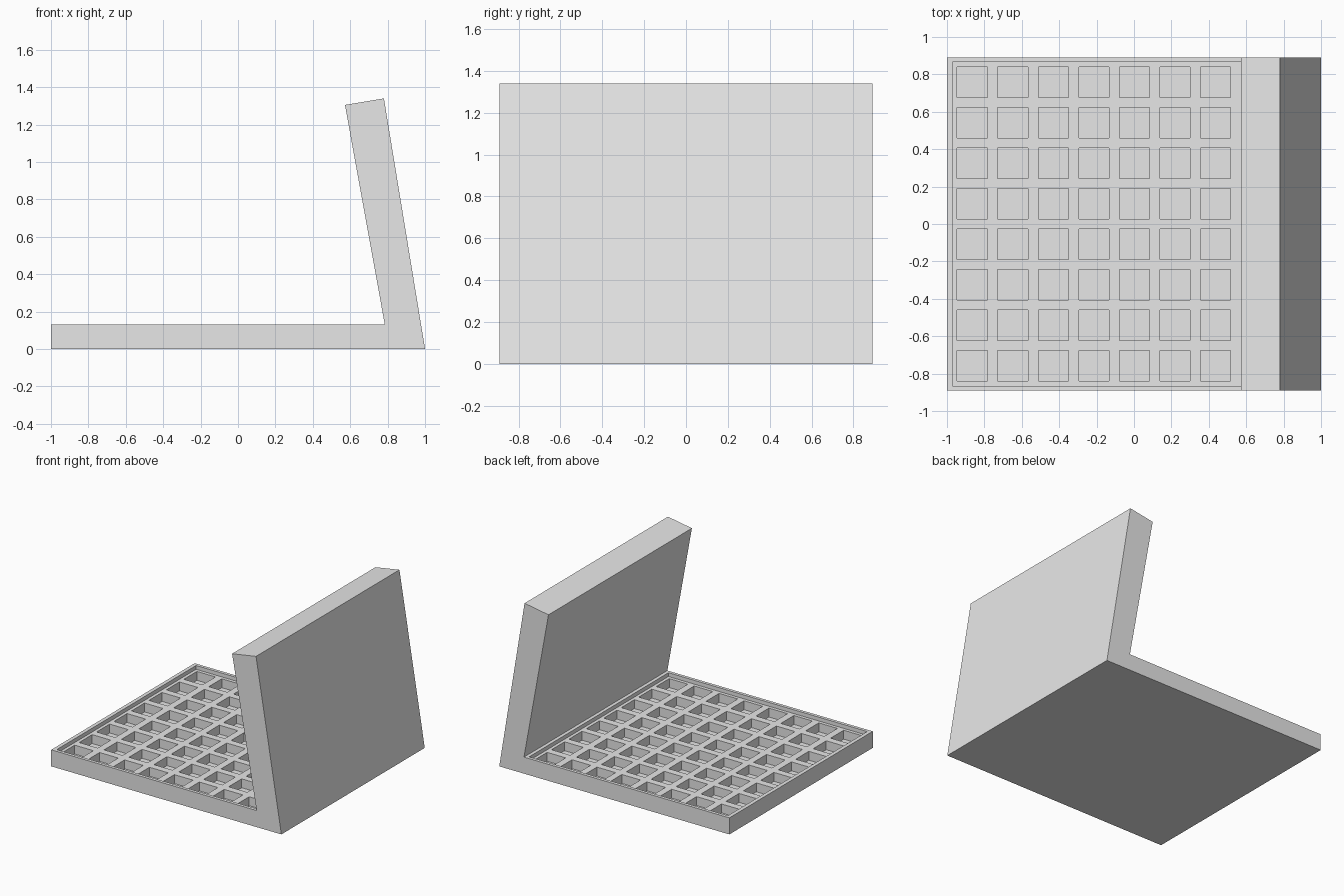
import bpy, bmesh
from mathutils import Matrix

cube = bpy.data.objects.get("Cube")
if cube:
    bpy.data.objects.remove(cube, do_unlink=True)

HALF_DEPTH = 0.89
BASE_TOP, TRAY_Z, CELL_Z = 0.13, 0.10, 0.03
CELL, PITCH, COUNT = 0.162, 0.2166, 8
MID_X = -0.106                      # centre of the tray along x

grey = bpy.data.materials.new("light_grey")
grey.use_nodes = True
grey.diffuse_color = (0.8, 0.8, 0.8, 1)
grey.node_tree.nodes["Principled BSDF"].inputs["Base Color"].default_value = grey.diffuse_color


def make_object(name, bm):
    bmesh.ops.recalc_face_normals(bm, faces=bm.faces)
    mesh = bpy.data.meshes.new(name)
    bm.to_mesh(mesh)
    bm.free()
    mesh.materials.append(grey)
    obj = bpy.data.objects.new(name, mesh)
    bpy.context.collection.objects.link(obj)
    return obj


def add_box(bm, x, y, z0, z1, sx, sy):
    place = Matrix.Translation((x, y, (z0 + z1) / 2)) @ Matrix.Diagonal((sx, sy, z1 - z0, 1))
    bmesh.ops.create_cube(bm, size=1, matrix=place)


def cut(target, cutter):
    cutter.hide_render = True
    mod = target.modifiers.new(cutter.name, 'BOOLEAN')
    mod.operation = 'DIFFERENCE'
    mod.solver = 'EXACT'
    mod.object = cutter
    bpy.context.view_layer.objects.active = target
    bpy.ops.object.modifier_apply(modifier=mod.name)
    bpy.data.objects.remove(cutter, do_unlink=True)


# Base and leaning lid as one extruded side profile
profile = [(-1, 0), (1, 0), (0.78, 1.34), (0.572, 1.305), (0.785, BASE_TOP), (-1, BASE_TOP)]
bm = bmesh.new()
side = bm.faces.new([bm.verts.new((x, -HALF_DEPTH, z)) for x, z in profile])
swept = bmesh.ops.extrude_face_region(bm, geom=[side])["geom"]
bmesh.ops.translate(bm, vec=(0, 2 * HALF_DEPTH, 0),
                    verts=[g for g in swept if isinstance(g, bmesh.types.BMVert)])
case = make_object("open_case", bm)

# Shallow tray recess inside the rim
bm = bmesh.new()
add_box(bm, MID_X, 0, TRAY_Z, BASE_TOP + 0.01, 1.728, 1.73)
cut(case, make_object("tray_cutter", bm))

# Grid of square compartments
bm = bmesh.new()
offsets = [(i - (COUNT - 1) / 2) * PITCH for i in range(COUNT)]
for dx in offsets:
    for dy in offsets:
        add_box(bm, MID_X + dx, dy, CELL_Z, BASE_TOP, CELL, CELL)
cut(case, make_object("compartment_cutter", bm))
